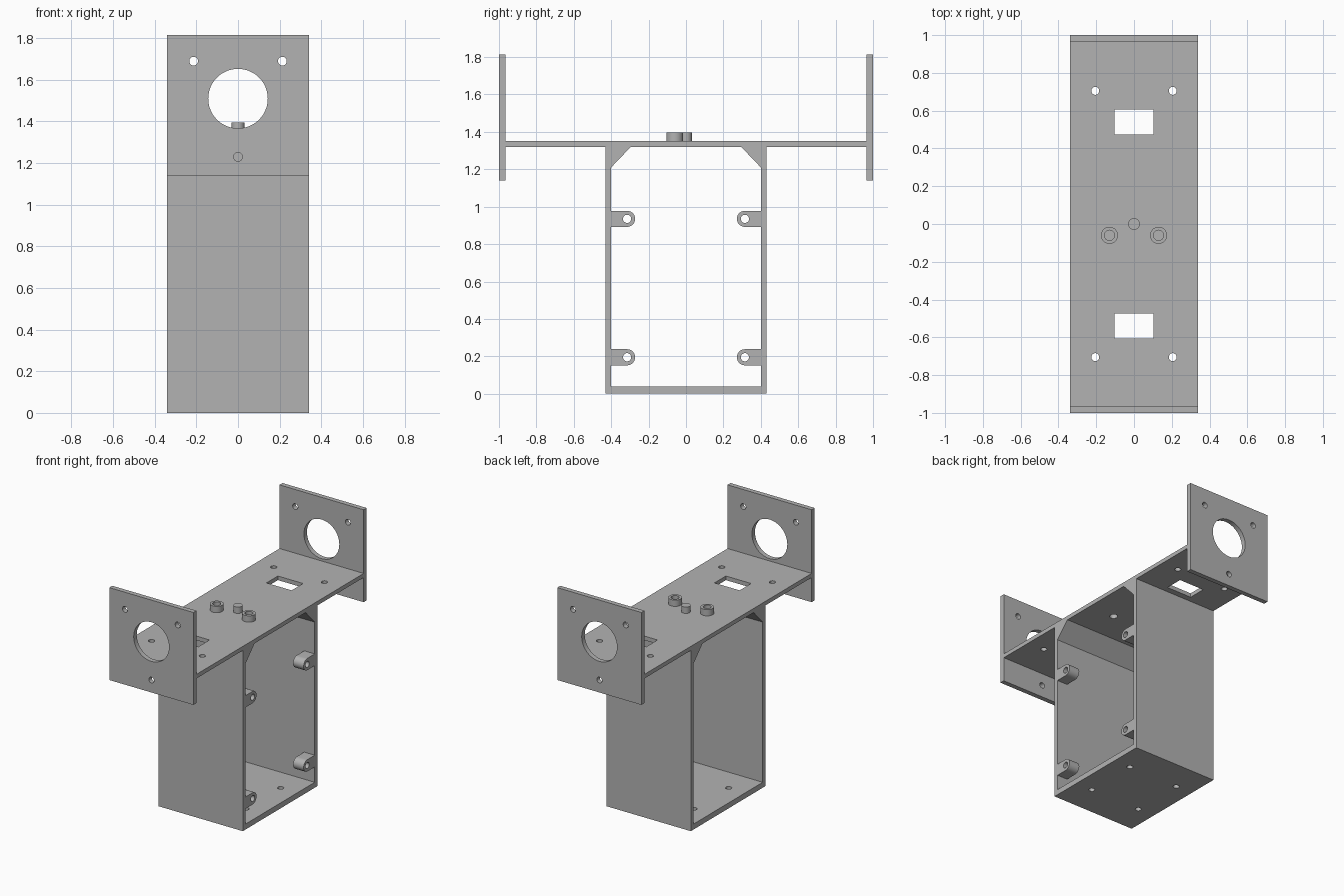
import bpy
import bmesh
import math
from mathutils import Matrix, Vector

old = bpy.data.objects.get("Cube")
if old:
    bpy.data.objects.remove(old, do_unlink=True)

# One grey for the whole bracket
GREY = (0.45, 0.45, 0.45, 1.0)
grey = bpy.data.materials.new("plain grey")
grey.use_nodes = True
grey.diffuse_color = GREY
grey.node_tree.nodes["Principled BSDF"].inputs["Base Color"].default_value = GREY

HALF_W = 0.34       # half width along x
DECK_LOW, DECK_TOP = 1.32, 1.35
WALL_IN, WALL_OUT = 0.40, 0.43
SCREW = 0.021


def make_object(name, bm):
    bmesh.ops.recalc_face_normals(bm, faces=bm.faces)
    mesh = bpy.data.meshes.new(name)
    bm.to_mesh(mesh)
    bm.free()
    mesh.materials.append(grey)
    obj = bpy.data.objects.new(name, mesh)
    bpy.context.collection.objects.link(obj)
    return obj


def extrude_yz(name, points, x0, x1):
    """Extrude a closed (y, z) outline from x0 to x1."""
    bm = bmesh.new()
    face = bm.faces.new([bm.verts.new((x0, y, z)) for y, z in points])
    moved = bmesh.ops.extrude_face_region(bm, geom=[face])["geom"]
    verts = [v for v in moved if isinstance(v, bmesh.types.BMVert)]
    bmesh.ops.translate(bm, verts=verts, vec=(x1 - x0, 0, 0))
    return make_object(name, bm)


def cylinder(name, centre, radius, length, axis="Z"):
    turn = {"X": Matrix.Rotation(math.pi / 2, 4, "Y"),
            "Y": Matrix.Rotation(math.pi / 2, 4, "X"),
            "Z": Matrix.Identity(4)}[axis]
    bm = bmesh.new()
    bmesh.ops.create_cone(bm, cap_ends=True, segments=48, radius1=radius,
                          radius2=radius, depth=length,
                          matrix=Matrix.Translation(Vector(centre)) @ turn)
    return make_object(name, bm)


def box(name, centre, size):
    bm = bmesh.new()
    bmesh.ops.create_cube(bm, size=1, matrix=Matrix.Translation(Vector(centre))
                          @ Matrix.Diagonal((*size, 1)))
    return make_object(name, bm)


def activate(obj):
    bpy.ops.object.select_all(action="DESELECT")
    obj.select_set(True)
    bpy.context.view_layer.objects.active = obj


def cut(obj, cutters):
    """Subtract each cutter, then remove it."""
    activate(obj)
    for cutter in cutters:
        cutter.hide_render = True
        mod = obj.modifiers.new("cut", "BOOLEAN")
        mod.operation = "DIFFERENCE"
        mod.solver = "EXACT"
        mod.object = cutter
        bpy.ops.object.modifier_apply(modifier=mod.name)
        bpy.data.objects.remove(cutter, do_unlink=True)


def smooth(obj):
    activate(obj)
    bpy.ops.object.shade_smooth_by_angle(angle=math.radians(30))


def mirrored(half):
    return half + [(-y, z) for y, z in reversed(half)]


# Frame: box housing, deck and two end plates as one outline
frame = extrude_yz("bracket_frame", mirrored([
    (WALL_OUT, 0), (WALL_OUT, DECK_LOW), (0.965, DECK_LOW), (0.965, 1.14),
    (1, 1.14), (1, 1.815), (0.965, 1.815), (0.965, DECK_TOP)]), -HALF_W, HALF_W)

# Open chamber with chamfered upper corners
cutters = [extrude_yz("chamber_cutter", mirrored([
    (WALL_IN, 0.04), (WALL_IN, 1.21), (0.295, DECK_LOW)]), -0.5, 0.5)]

for side in (-1, 1):
    # End plate: large opening and three screw holes
    for x, z, r in ((0, 1.51, 0.143), (-0.213, 1.69, SCREW),
                    (0.213, 1.69, SCREW), (0, 1.23, SCREW)):
        cutters.append(cylinder("plate_cutter", (x, side * 0.98, z), r, 0.1, "Y"))
    # Deck: cable slot
    cutters.append(box("slot_cutter", (0, side * 0.54, 1.335), (0.204, 0.132, 0.1)))
    # Deck and floor screw holes
    for x in (-0.205, 0.205):
        cutters.append(cylinder("deck_cutter", (x, side * 0.705, 1.335), SCREW, 0.1))
        cutters.append(cylinder("floor_cutter", (x, side * 0.2, 0.02), SCREW, 0.1))
    # Boss holes through the deck
    cutters.append(cylinder("boss_cutter", (side * 0.13, -0.06, 1.335), 0.027, 0.1))
cut(frame, cutters)
smooth(frame)

# Hollow bosses and locating pin on the deck
for label, x in (("right", -0.13), ("left", 0.13)):
    boss = cylinder(label + "_boss", (x, -0.06, 1.373), 0.045, 0.046)
    cut(boss, [cylinder("bore_cutter", (x, -0.06, 1.373), 0.027, 0.1)])
    smooth(boss)
smooth(cylinder("locating_pin", (0, 0, 1.373), 0.031, 0.046))

# Cover lugs along the open left edge of the housing
LUG_R, LUG_Y = 0.043, 0.315
for level, z in (("lower", 0.195), ("upper", 0.935)):
    for label, side in (("front", -1), ("back", 1)):
        outline = [(side * WALL_IN, z - LUG_R)]
        for i in range(25):
            a = -math.pi / 2 + math.pi * i / 24
            outline.append((side * (LUG_Y - LUG_R * math.cos(a)),
                            z + LUG_R * math.sin(a)))
        outline.append((side * WALL_IN, z + LUG_R))
        lug = extrude_yz(f"{level}_{label}_lug", outline, HALF_W - 0.085, HALF_W)
        cut(lug, [cylinder("lug_cutter", (0.3, side * LUG_Y, z), 0.022, 0.3, "X")])
        smooth(lug)
